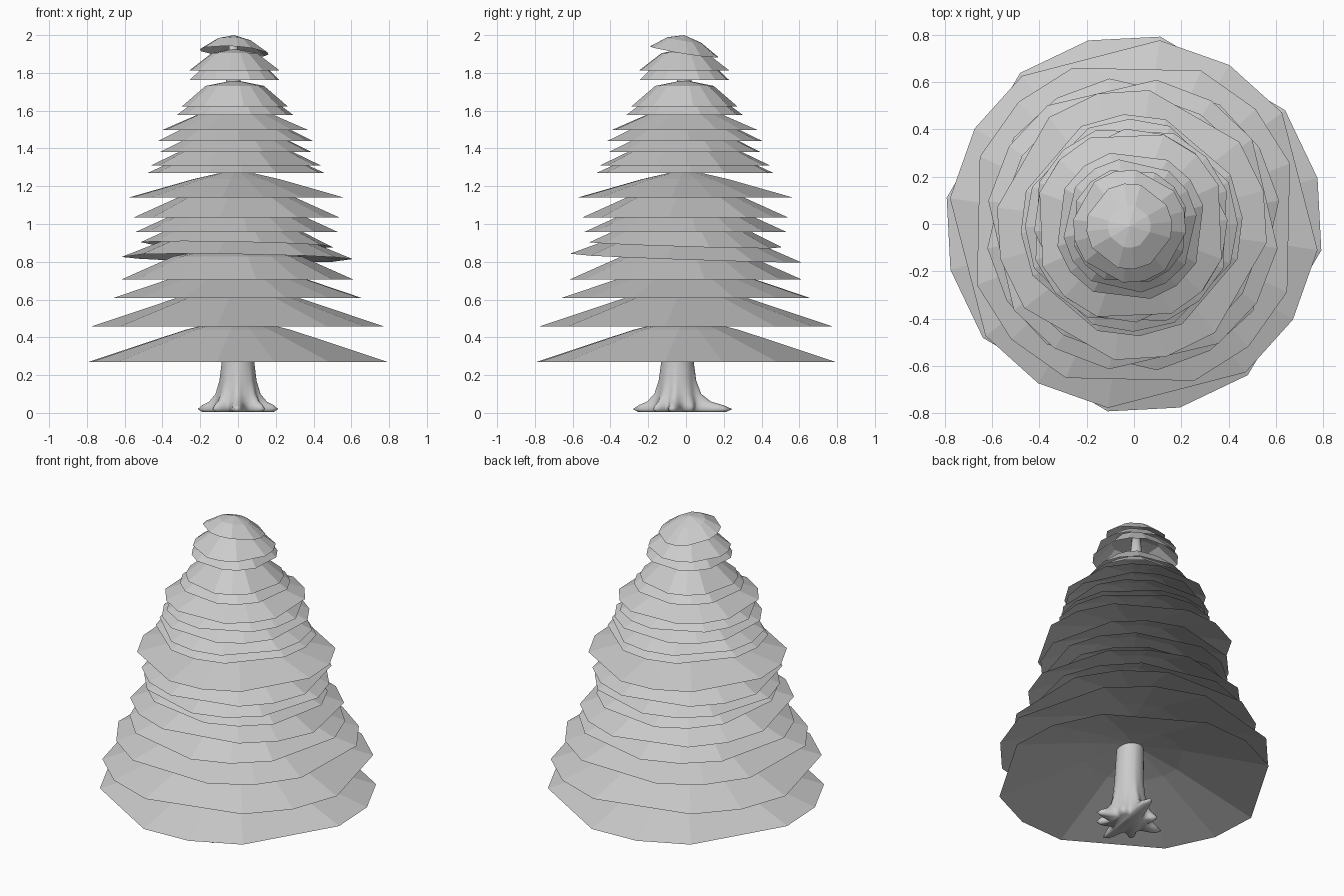
import bpy, bmesh, math, random
from mathutils import Vector

if "Cube" in bpy.data.objects:
    bpy.data.objects.remove(bpy.data.objects["Cube"])

random.seed(4)


def finish(name, bm, smooth):
    bmesh.ops.recalc_face_normals(bm, faces=bm.faces)
    me = bpy.data.meshes.new(name)
    bm.to_mesh(me)
    bm.free()
    for p in me.polygons:
        p.use_smooth = smooth
    ob = bpy.data.objects.new(name, me)
    bpy.context.collection.objects.link(ob)
    return ob


# Irregular 12-sided rim: a 16-step ring with every fourth corner left out
STEPS = [q * 90 + a for q in range(4) for a in (0, 22, 45)]


def foliage_tier(i, z, r, h, sh_r, sh_h, tx, ty, rot, cx, cy):
    """Open, faceted skirt: rim, shoulder ring, apex. tx, ty tilt the skirt."""
    bm = bmesh.new()

    def ring(rad, height):
        vs = []
        for a in STEPS:
            t = math.radians(a + rot)
            x, y = rad * math.cos(t), rad * math.sin(t)
            vs.append(bm.verts.new((cx + x, cy + y, z + height + tx * x + ty * y)))
        return vs

    rim, shoulder = ring(r, 0), ring(r * sh_r, h * sh_h)
    apex = bm.verts.new((cx, cy, z + h))
    n = len(rim)
    for k in range(n):
        j = (k + 1) % n
        bm.faces.new((rim[k], rim[j], shoulder[j], shoulder[k]))
        bm.faces.new((shoulder[k], shoulder[j], apex))
    finish(f"foliage_tier_{i:02d}", bm, False)


# Foliage: rim z, rim radius, height, shoulder radius and height fractions, tilt x, tilt y
TIERS = [
    (0.27, 0.80, 0.24, 0.36, 0.70, 0, 0),
    (0.457, 0.785, 0.23, 0.38, 0.70, 0, 0),
    (0.607, 0.71, 0.20, 0.42, 0.65, 0, 0),
    (0.705, 0.625, 0.19, 0.55, 0.65, 0, 0),
    (0.82, 0.62, 0.17, 0.55, 0.65, -0.015, -0.035),
    (0.89, 0.525, 0.17, 0.55, 0.65, -0.02, -0.03),
    (0.957, 0.54, 0.17, 0.55, 0.65, 0, 0),
    (1.035, 0.55, 0.17, 0.55, 0.65, 0, 0),
    (1.14, 0.575, 0.15, 0.40, 0.65, 0, 0),
    (1.27, 0.47, 0.15, 0.55, 0.65, 0, 0),
    (1.31, 0.45, 0.15, 0.55, 0.65, 0, 0),
    (1.38, 0.43, 0.14, 0.55, 0.65, 0, 0),
    (1.44, 0.41, 0.14, 0.55, 0.65, 0, 0),
    (1.498, 0.41, 0.14, 0.5, 0.60, 0, 0),
    (1.577, 0.32, 0.14, 0.55, 0.75, 0, 0),
    (1.622, 0.285, 0.14, 0.55, 0.78, 0, 0),
    (1.763, 0.25, 0.14, 0.55, 0.75, 0, 0),
    (1.813, 0.24, 0.115, 0.5, 0.80, 0, 0),
    (1.912, 0.182, 0.088, 0.5, 0.70, -0.06, -0.16),
]
for i, t in enumerate(TIERS):
    f = i / (len(TIERS) - 1)
    rot = -8 if i == 0 else 37 if i == 1 else random.uniform(0, 90)
    foliage_tier(i + 1, *t, rot, -0.02 * f, -0.01 * f)

# Trunk: tapered round column whose foot spreads into pointed roots
ROOTS = [(-8, 0.18), (35, 0.10), (75, 0.26), (125, 0.13),
         (172, 0.18), (225, 0.15), (268, 0.20), (318, 0.15)]
PROFILE = [  # z, radius, root spread, centre x, centre y
    (0.005, 0.10, 0.90, 0, -0.045), (0.02, 0.115, 1.0, 0, -0.045),
    (0.04, 0.12, 0.72, 0, -0.045), (0.06, 0.12, 0.34, 0, -0.045),
    (0.10, 0.108, 0.12, 0, -0.045), (0.17, 0.095, 0.04, 0, -0.045),
    (0.27, 0.086, 0, 0, -0.045), (0.6, 0.075, 0, 0, -0.03),
    (1.2, 0.055, 0, -0.01, -0.01), (1.76, 0.038, 0, -0.025, -0.01),
    (1.96, 0.02, 0, -0.025, -0.01)]
N = 72
bm = bmesh.new()
rings = []
for z, r, spread, cx, cy in PROFILE:
    ring = []
    for k in range(N):
        a = 360 * k / N
        reach = 0
        for ra, length in ROOTS:
            d = (a - ra + 180) % 360 - 180
            reach = max(reach, max(0, length - 0.075) * math.exp(-(d / 11) ** 2))
        rad = r + spread * reach
        t = math.radians(a)
        ring.append(bm.verts.new((cx + rad * math.cos(t), cy + rad * math.sin(t), z)))
    rings.append(ring)
for lo, hi in zip(rings, rings[1:]):
    for k in range(N):
        j = (k + 1) % N
        bm.faces.new((lo[k], lo[j], hi[j], hi[k]))
bm.faces.new(rings[0][::-1])
bm.faces.new(rings[-1])
for v in bm.verts:
    v.co.z = max(0.0, v.co.z)
bm.verts.ensure_lookup_table()
finish("trunk", bm, True)
